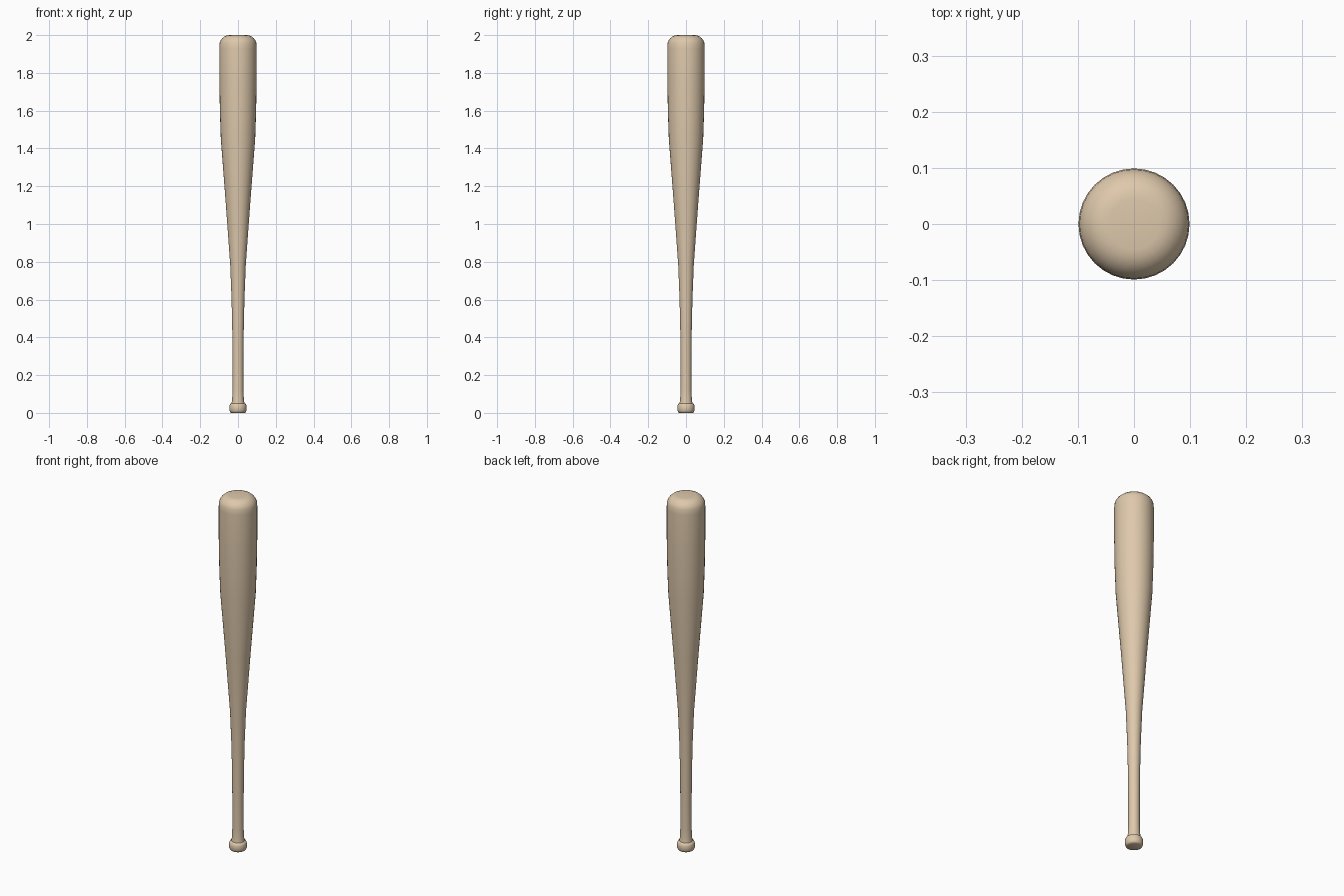
import bpy, bmesh, math

if "Cube" in bpy.data.objects:
    bpy.data.objects.remove(bpy.data.objects["Cube"])

wood = bpy.data.materials.new("pale wood")
wood.diffuse_color = (0.73, 0.58, 0.41, 1)
wood.use_nodes = True
wood.node_tree.nodes["Principled BSDF"].inputs["Base Color"].default_value = wood.diffuse_color

# Bat silhouette as (radius, height), from the knob up to the barrel
profile = [
    (0.036, 0.0), (0.041, 0.003), (0.045, 0.012), (0.046, 0.025),
    (0.045, 0.038), (0.041, 0.047), (0.034, 0.051),      # knob
    (0.031, 0.07), (0.029, 0.12), (0.029, 0.25), (0.030, 0.42),  # handle
    (0.034, 0.60), (0.041, 0.78),
    (0.064, 1.10), (0.091, 1.45), (0.096, 1.60), (0.0985, 1.75), (0.099, 1.93),  # barrel
]
# Rounded barrel end
for i in range(1, 7):
    a = math.radians(15 * i)
    profile.append((0.045 + 0.054 * math.cos(a), 1.945 + 0.055 * math.sin(a)))

SIDES = 32
bm = bmesh.new()
rings = [[bm.verts.new((r * math.cos(2 * math.pi * k / SIDES),
                        r * math.sin(2 * math.pi * k / SIDES), z))
          for k in range(SIDES)] for r, z in profile]
for lo, hi in zip(rings, rings[1:]):
    for k in range(SIDES):
        n = (k + 1) % SIDES
        bm.faces.new((lo[k], lo[n], hi[n], hi[k]))
bm.faces.new(rings[0][::-1])
bm.faces.new(rings[-1])

mesh = bpy.data.meshes.new("bat")
bm.to_mesh(mesh)
bm.free()
mesh.materials.append(wood)
bat = bpy.data.objects.new("bat", mesh)
bpy.context.collection.objects.link(bat)
bpy.context.view_layer.objects.active = bat
bat.select_set(True)
bpy.ops.object.shade_smooth_by_angle(angle=math.radians(40))
